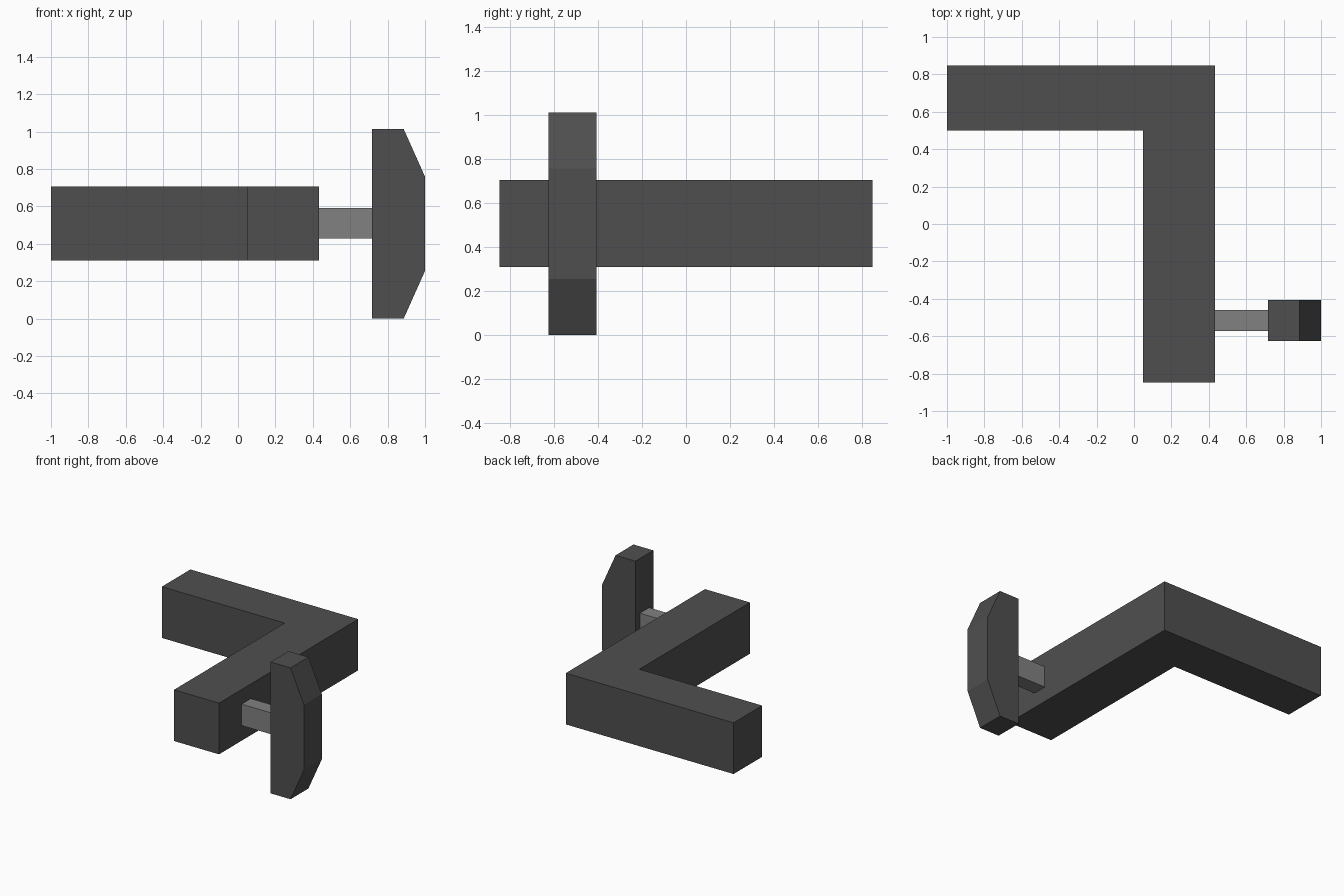
import bpy, bmesh
from mathutils import Vector

if "Cube" in bpy.data.objects:
    bpy.data.objects.remove(bpy.data.objects["Cube"])


def material(name, value):
    m = bpy.data.materials.new(name)
    m.diffuse_color = (value, value, value, 1)
    m.use_nodes = True
    m.node_tree.nodes["Principled BSDF"].inputs["Base Color"].default_value = m.diffuse_color
    return m


dark = material("dark grey", 0.078)
mid = material("mid grey", 0.22)


def prism(name, outline, extrude, mat):
    """Extrude a closed 3D outline along a vector."""
    bm = bmesh.new()
    face = bm.faces.new([bm.verts.new(p) for p in outline])
    ext = bmesh.ops.extrude_face_region(bm, geom=[face], use_keep_orig=True)
    verts = [g for g in ext["geom"] if isinstance(g, bmesh.types.BMVert)]
    bmesh.ops.translate(bm, verts=verts, vec=Vector(extrude))
    bmesh.ops.recalc_face_normals(bm, faces=bm.faces)
    mesh = bpy.data.meshes.new(name)
    bm.to_mesh(mesh)
    bm.free()
    mesh.materials.append(mat)
    obj = bpy.data.objects.new(name, mesh)
    bpy.context.collection.objects.link(obj)
    return obj


# L-shaped arm, outlined from above
arm = [(-1, 0.5), (0.048, 0.5), (0.048, -0.848), (0.432, -0.848),
       (0.432, 0.848), (-1, 0.848)]
prism("bent_arm", [(x, y, 0.31) for x, y in arm], (0, 0, 0.395), dark)

# Short connecting stem
stem = [(-0.573, 0.427), (-0.46, 0.427), (-0.46, 0.592), (-0.573, 0.592)]
prism("stem", [(0.432, y, z) for y, z in stem], (0.284, 0, 0), mid)

# Upright pad with chamfered outer corners, outlined from the front
pad = [(0.716, 0), (0.886, 0), (1, 0.255), (1, 0.758), (0.886, 1.013), (0.716, 1.013)]
prism("end_pad", [(x, -0.625, z) for x, z in pad], (0, 0.218, 0), dark)
